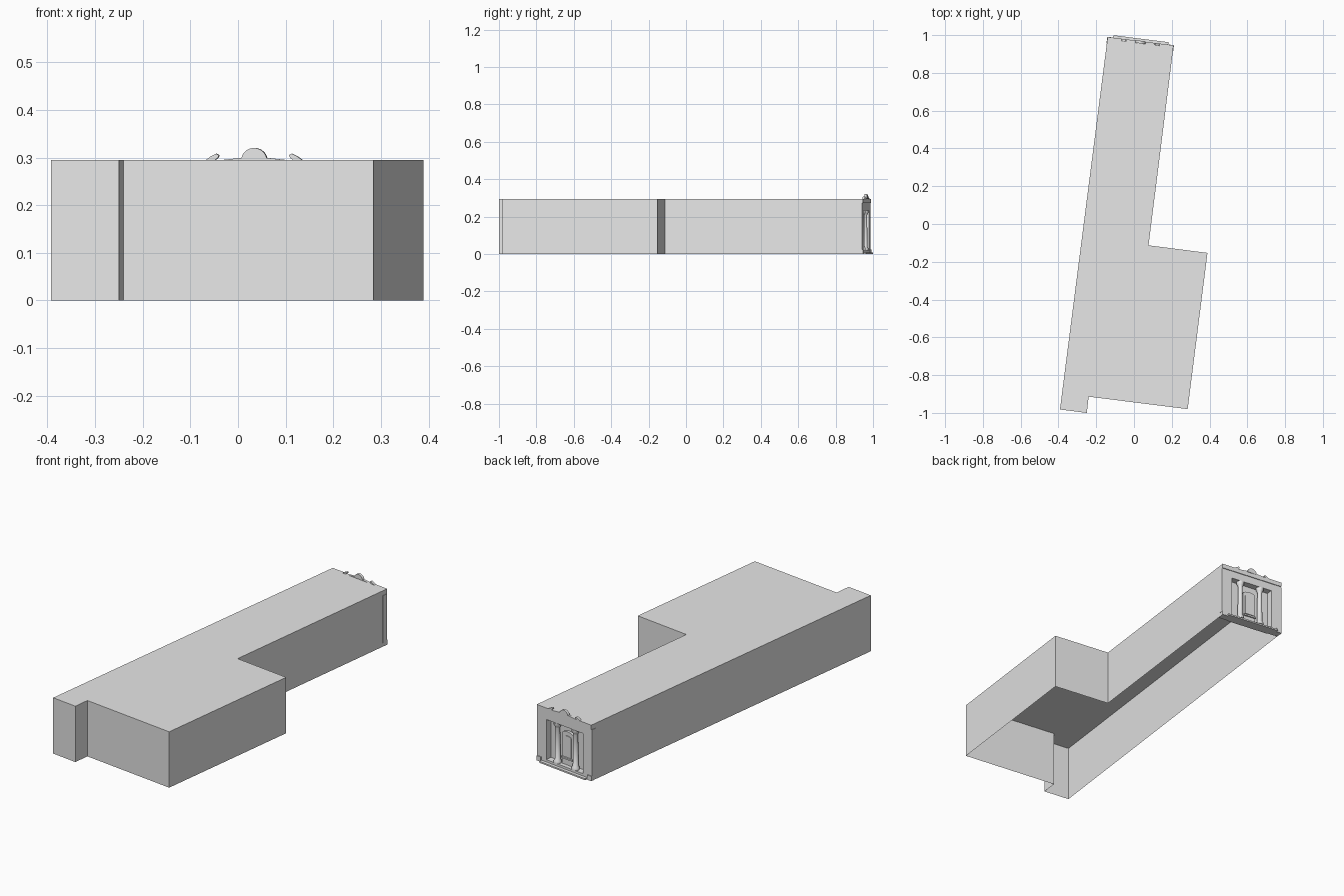
import bpy, bmesh, math
from mathutils import Matrix, Vector

cube = bpy.data.objects.get("Cube")
if cube:
    bpy.data.objects.remove(cube, do_unlink=True)

grey = bpy.data.materials.new("light_grey")
grey.use_nodes = True
grey.diffuse_color = (0.8, 0.8, 0.8, 1)
grey.node_tree.nodes["Principled BSDF"].inputs["Base Color"].default_value = (0.8, 0.8, 0.8, 1)

H = 0.295          # roof height
HALF = 0.176       # half the width of the entrance end
DEPTH = 0.035      # depth of the entrance recess
# Entrance frame: x runs along the facade, y points out of it
FACADE = Matrix.Translation((0.0345, 0.964, 0)) @ Matrix.Rotation(math.radians(-7.2), 4, 'Z')


def finish(name, bm, matrix=FACADE, smooth=False):
    bmesh.ops.recalc_face_normals(bm, faces=bm.faces)
    mesh = bpy.data.meshes.new(name)
    bm.to_mesh(mesh)
    bm.free()
    mesh.materials.append(grey)
    ob = bpy.data.objects.new(name, mesh)
    ob.matrix_world = matrix
    bpy.context.collection.objects.link(ob)
    if smooth:
        bpy.ops.object.select_all(action='DESELECT')
        ob.select_set(True)
        bpy.context.view_layer.objects.active = ob
        bpy.ops.object.shade_smooth_by_angle(angle=math.radians(40))
    return ob


def box(name, x0, x1, y0, y1, z0, z1):
    bm = bmesh.new()
    size = Vector((x1 - x0, y1 - y0, z1 - z0))
    mid = Vector((x0 + x1, y0 + y1, z0 + z1)) / 2
    bmesh.ops.create_cube(bm, size=1, matrix=Matrix.Translation(mid) @ Matrix.Diagonal(size).to_4x4())
    return finish(name, bm)


def plate(name, outline, y0, y1):
    """Extrude an x-z outline along y."""
    bm = bmesh.new()
    face = bm.faces.new([bm.verts.new((x, y0, z)) for x, z in outline])
    out = bmesh.ops.extrude_face_region(bm, geom=[face])
    moved = [g for g in out["geom"] if isinstance(g, bmesh.types.BMVert)]
    bmesh.ops.translate(bm, verts=moved, vec=(0, y1 - y0, 0))
    return finish(name, bm)


def arc(radius, height, z, n=16):
    return [(radius * math.cos(math.pi * i / n), z + height * math.sin(math.pi * i / n))
            for i in range(n + 1)]


def lathe(name, profile, x, y, sides=16):
    bm = bmesh.new()
    rings = [[bm.verts.new((x + r * math.cos(math.tau * i / sides),
                            y + r * math.sin(math.tau * i / sides), z)) for i in range(sides)]
             for r, z in profile]
    for a, b in zip(rings, rings[1:]):
        for i in range(sides):
            j = (i + 1) % sides
            bm.faces.new((a[i], a[j], b[j], b[i]))
    bm.faces.new(rings[0])
    bm.faces.new(rings[-1])
    return finish(name, bm, smooth=True)


# Building shell: walls and roof, open underneath and at the entrance end
footprint = [(0.209, 0.942), (0.077, -0.113), (0.389, -0.153), (0.284, -0.98),
             (-0.24, -0.914), (-0.25, -1.0), (-0.392, -0.982), (-0.14, 0.986)]
bm = bmesh.new()
low = [bm.verts.new((x, y, 0)) for x, y in footprint]
top = [bm.verts.new((x, y, H)) for x, y in footprint]
bm.faces.new(top)
for i in range(len(footprint) - 1):
    bm.faces.new((low[i], low[i + 1], top[i + 1], top[i]))
finish("building_shell", bm, Matrix.Identity(4))

# Entrance wall with a recessed opening
OPEN, SILL, HEAD = 0.118, 0.02, 0.232
for side, s in (("left", 1), ("right", -1)):
    box("entrance_jamb_" + side, *sorted((s * OPEN, s * HALF)), -DEPTH, 0, 0, HEAD)
    box("side_strip_" + side, *sorted((s * (HALF - 0.004), s * (HALF + 0.002))), -0.03, 0, 0.02, 0.27)
    box("corner_plinth_" + side, *sorted((s * 0.15, s * (HALF + 0.001))), -0.01, 0.005, 0, 0.025)
box("entrance_lintel", -HALF, HALF, -DEPTH, 0, HEAD, H - 0.001)
box("entrance_floor", -OPEN, OPEN, -DEPTH, 0, 0, SILL)
box("recess_back_wall", -OPEN, OPEN, -DEPTH - 0.004, -DEPTH, 0, HEAD)
box("cornice", -HALF, HALF, 0, 0.004, 0.272, H)
box("front_step", -0.147, 0.147, 0, 0.017, 0, 0.008)

# Columns with base and capital
column = [(0.019, SILL), (0.019, 0.032), (0.014, 0.038), (0.012, 0.205),
          (0.014, 0.212), (0.019, 0.22), (0.019, HEAD)]
for side, s in (("left", 1), ("right", -1)):
    lathe("column_" + side, column, s * 0.058, -0.015)

# Doorway with an arched head between the columns
plate("door_surround", [(-0.036, SILL), (0.036, SILL)] + arc(0.036, 0.016, 0.18), -DEPTH, -0.022)
plate("door_panel", [(-0.026, 0.065), (0.026, 0.065)] + arc(0.026, 0.01, 0.165), -0.022, -0.018)
box("door_sill", -0.036, 0.036, -0.022, -0.014, 0.052, 0.06)

# Roofline ornaments
plate("crest_base", [(-0.075, H - 0.001), (0.075, H - 0.001), (0.03, 0.299), (-0.03, 0.299)], -0.008, 0.004)
plate("crest_dome", arc(0.027, 0.026, H - 0.001), -0.008, 0.006)
scroll = [(0.103, H - 0.001), (0.092, 0.302), (0.08, 0.308), (0.074, 0.305), (0.076, 0.3), (0.083, H - 0.001)]
for side, s in (("left", 1), ("right", -1)):
    plate("crest_scroll_" + side, [(s * x, z) for x, z in scroll], -0.008, 0.004)
